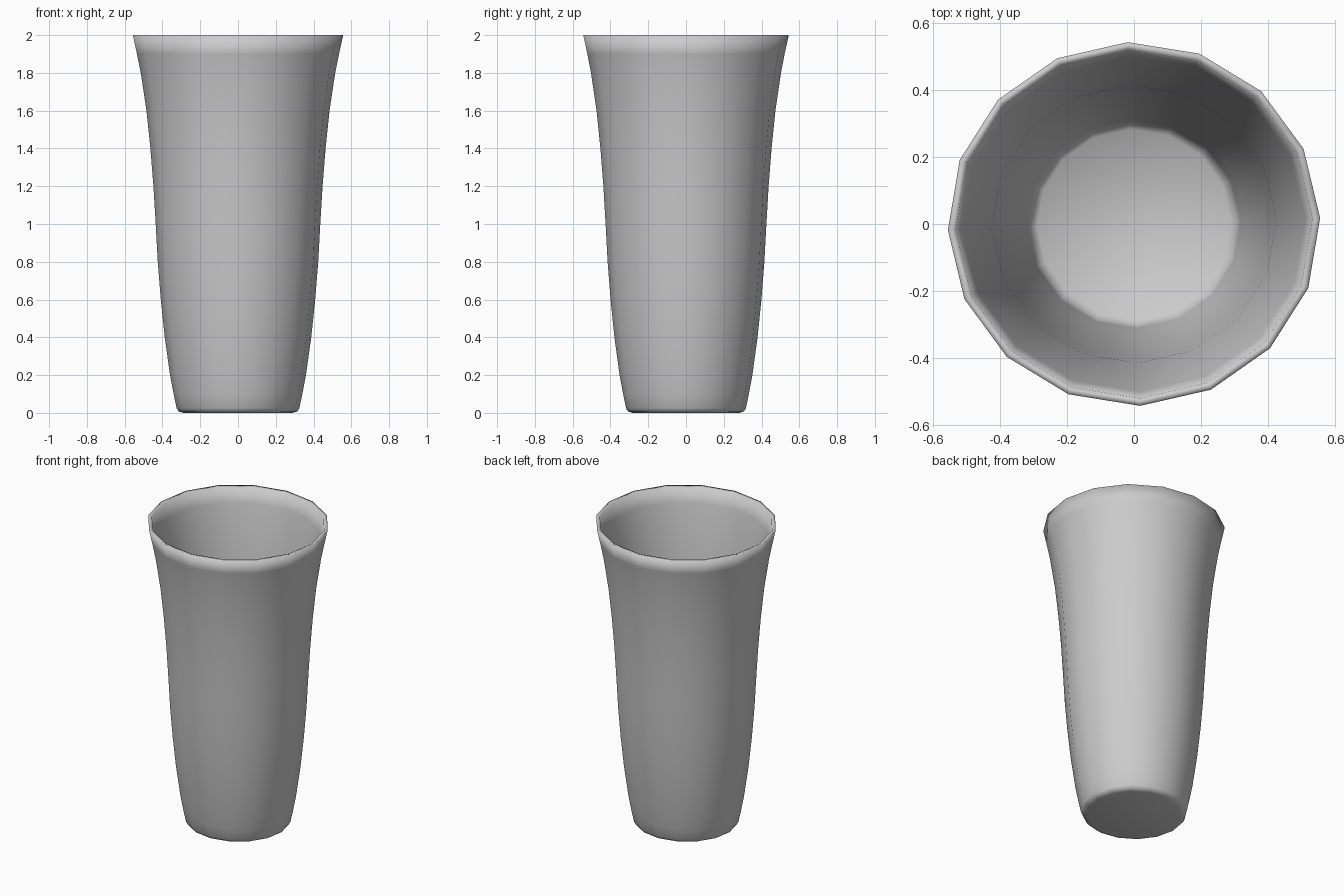
import bpy, bmesh, math

if "Cube" in bpy.data.objects:
    bpy.data.objects.remove(bpy.data.objects["Cube"])

SIDES = 16
TWIST = math.radians(1.9)
Y_SCALE = 0.977

# outer wall from foot to lip, as (radius, height)
outer = [(0.29, 0.0), (0.315, 0.008), (0.325, 0.025), (0.341, 0.1), (0.36, 0.2),
         (0.388, 0.4), (0.409, 0.6), (0.425, 0.8), (0.436, 1.0), (0.448, 1.2),
         (0.464, 1.4), (0.485, 1.6), (0.515, 1.8), (0.535, 1.9), (0.557, 2.0)]
# inner wall follows the outer one, down to the floor
WALL = 0.022
inner = [(r - WALL, z) for r, z in reversed(outer[3:])]
inner[0] = (0.534, 1.995)
inner += [(0.312, 0.05), (0.29, 0.03)]
profile = outer + inner

# sweep the profile around z
bm = bmesh.new()
rings = []
for r, z in profile:
    ring = []
    for i in range(SIDES):
        a = TWIST + 2 * math.pi * i / SIDES
        ring.append(bm.verts.new((r * math.cos(a), r * Y_SCALE * math.sin(a), z)))
    rings.append(ring)
for low, high in zip(rings, rings[1:]):
    for i in range(SIDES):
        j = (i + 1) % SIDES
        bm.faces.new((low[i], low[j], high[j], high[i]))

# underside and inside floor
bm.faces.new(list(reversed(rings[0])))
bm.faces.new(rings[-1])
bmesh.ops.recalc_face_normals(bm, faces=bm.faces[:])
for f in bm.faces:
    f.smooth = True

mesh = bpy.data.meshes.new("cup")
bm.to_mesh(mesh)
bm.free()
cup = bpy.data.objects.new("cup", mesh)
bpy.context.collection.objects.link(cup)
